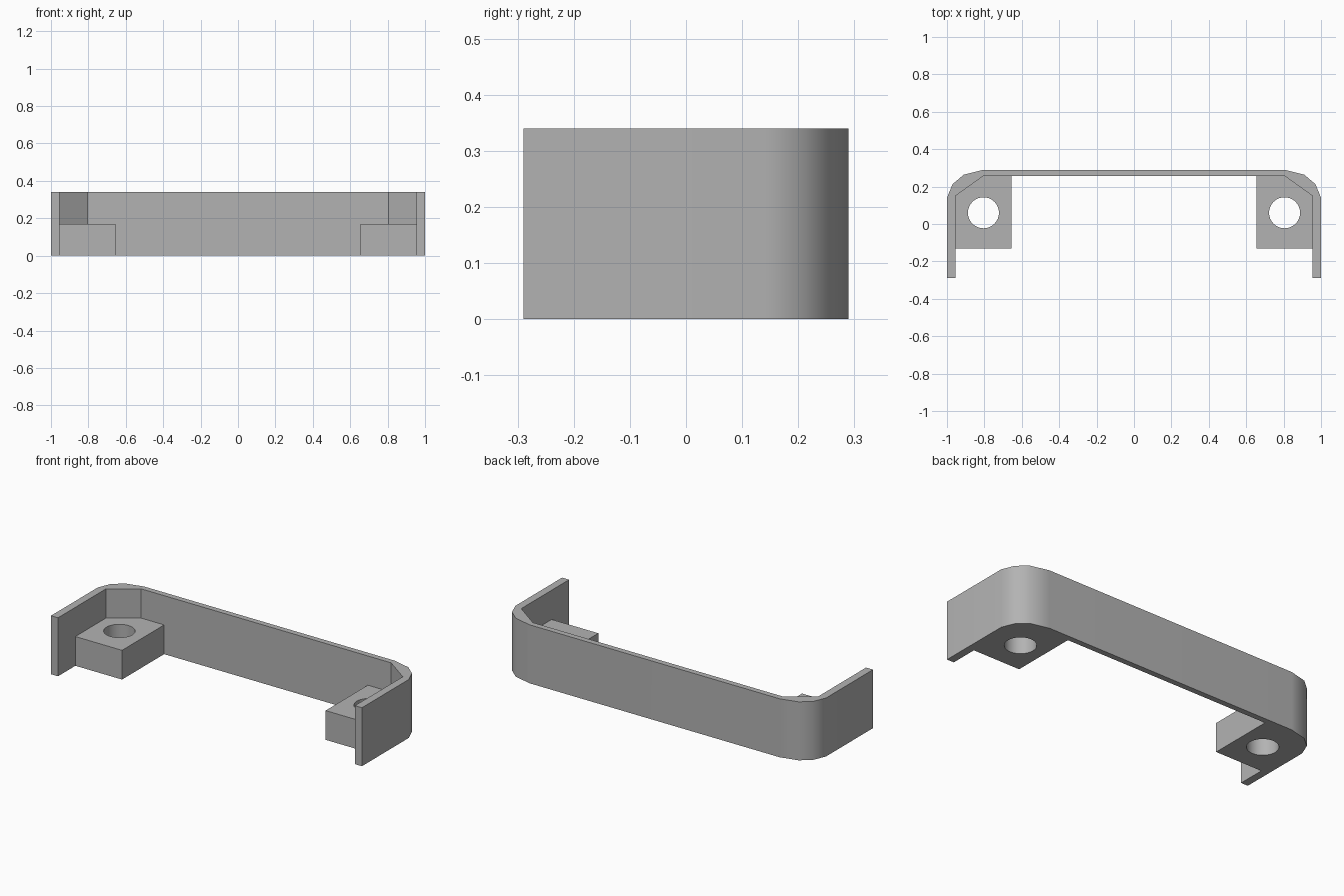
import bpy
import bmesh
import math

if "Cube" in bpy.data.objects:
    bpy.data.objects.remove(bpy.data.objects["Cube"])

HEIGHT = 0.34
BLOCK_HEIGHT = 0.17

grey = bpy.data.materials.new("plain grey")
grey.use_nodes = True
color = (0.45, 0.45, 0.45, 1)
grey.diffuse_color = color
grey.node_tree.nodes["Principled BSDF"].inputs["Base Color"].default_value = color


def prism(name, outline, bottom, top):
    """Extrude a flat outline upwards into a solid."""
    bm = bmesh.new()
    face = bm.faces.new([bm.verts.new((x, y, bottom)) for x, y in outline])
    moved = bmesh.ops.extrude_face_region(bm, geom=[face])["geom"]
    verts = [v for v in moved if isinstance(v, bmesh.types.BMVert)]
    bmesh.ops.translate(bm, verts=verts, vec=(0, 0, top - bottom))
    bmesh.ops.recalc_face_normals(bm, faces=bm.faces[:])
    mesh = bpy.data.meshes.new(name)
    bm.to_mesh(mesh)
    bm.free()
    mesh.materials.append(grey)
    obj = bpy.data.objects.new(name, mesh)
    bpy.context.collection.objects.link(obj)
    return obj


def combine(target, other, operation):
    """Apply a boolean and remove the helper solid."""
    bpy.context.view_layer.objects.active = target
    mod = target.modifiers.new(operation.title(), "BOOLEAN")
    mod.operation = operation
    mod.solver = "EXACT"
    mod.object = other
    bpy.ops.object.modifier_apply(modifier=mod.name)
    bpy.data.objects.remove(other)


# Curved wall: rounded outer corners, straight chamfered inner corners
outer = [(1, -0.29), (1, 0.14), (0.97, 0.213), (0.91, 0.264), (0.805, 0.29)]
inner = [(0.805, 0.257), (0.955, 0.15), (0.955, -0.29)]


def mirrored(points):
    return [(-x, y) for x, y in reversed(points)]


bracket = prism("bracket", outer + mirrored(outer) + mirrored(inner) + inner, 0, HEIGHT)

# Mounting blocks with screw holes, fused to the wall
for side in (-1, 1):
    block = [(0.655, -0.13), (0.975, -0.13), (0.975, 0.16), (0.81, 0.275), (0.655, 0.275)]
    combine(bracket, prism("block", [(side * x, y) for x, y in block], 0, BLOCK_HEIGHT), "UNION")
    turns = [math.tau * i / 32 for i in range(32)]
    circle = [(side * 0.805 + 0.083 * math.cos(a), 0.06 + 0.083 * math.sin(a)) for a in turns]
    combine(bracket, prism("hole", circle, -0.1, BLOCK_HEIGHT + 0.1), "DIFFERENCE")

# Smooth the rounded corners and holes, keep the other edges crisp
bpy.ops.object.select_all(action="DESELECT")
bracket.select_set(True)
bpy.context.view_layer.objects.active = bracket
bpy.ops.object.shade_smooth_by_angle(angle=math.radians(31))
bracket.modifiers.new("Weighted normals", "WEIGHTED_NORMAL").keep_sharp = True
